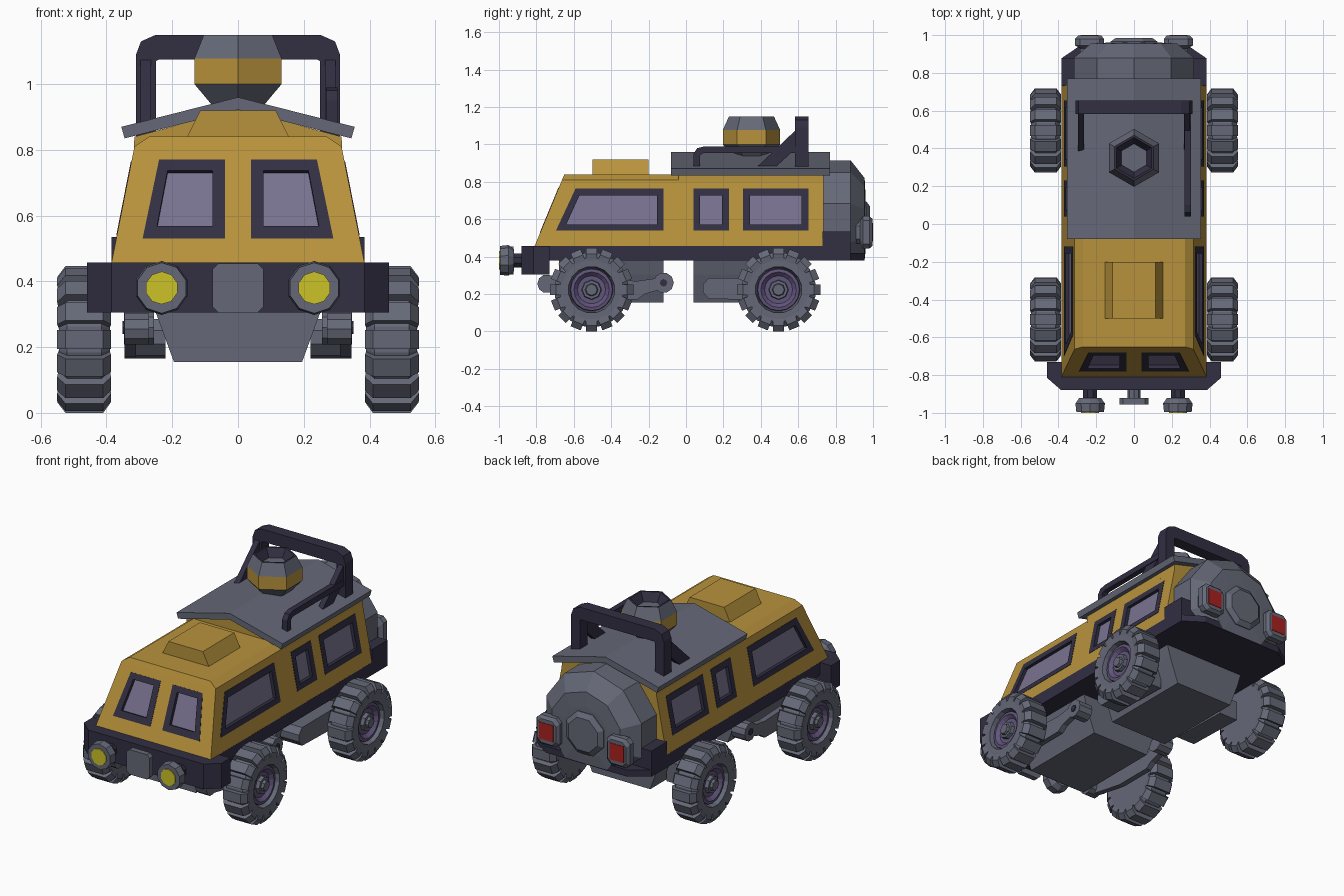
import bpy, bmesh
from math import sin, cos, pi

if "Cube" in bpy.data.objects:
    bpy.data.objects.remove(bpy.data.objects["Cube"])

COL = dict(
    slate=(.13, .14, .185, 1), amber=(.48, .29, .045, 1), dark=(.032, .028, .055, 1),
    glass=(.19, .17, .28, 1), lamp=(.6, .54, .02, 1), red=(.4, .015, .015, 1), hub=(.12, .09, .2, 1))
MATS = {}
for key, rgba in COL.items():
    MATS[key] = bpy.data.materials.new(key)
    MATS[key].diffuse_color = rgba


def make(name, parts, col, mirror=False, at=(0, 0, 0)):
    """One object out of (verts, faces) parts; mirror adds a twin across x."""
    made = []
    for s, tag in ((1, '_right'), (-1, '_left')) if mirror else ((1, ''),):
        bm = bmesh.new()
        for verts, faces in parts:
            vs = [bm.verts.new((s * (x + at[0]), y + at[1], z + at[2])) for x, y, z in verts]
            for f in faces:
                bm.faces.new([vs[i] for i in f])
        bmesh.ops.recalc_face_normals(bm, faces=bm.faces)
        me = bpy.data.meshes.new(name + tag)
        bm.to_mesh(me)
        bm.free()
        me.materials.append(MATS[col])
        made.append(bpy.data.objects.new(name + tag, me))
        bpy.context.collection.objects.link(made[-1])
    return made


def loft(rings, caps=True):
    n, m = len(rings[0]), len(rings)
    faces = [(r * n + i, r * n + (i + 1) % n, (r + 1) * n + (i + 1) % n, (r + 1) * n + i)
             for r in range(m - 1) for i in range(n)]
    if caps:
        faces += [tuple(range(n)), tuple(range((m - 1) * n, m * n))]
    return [p for r in rings for p in r], faces


def place(axis, t, u, v):
    return {'x': (t, u, v), 'y': (u, t, v), 'z': (u, v, t)}[axis]


def prism(axis, poly, a, b):
    return loft([[place(axis, t, u, v) for u, v in poly] for t in (a, b)])


def lathe(axis, c, prof, n, phase=0., caps=True, floor=-9):
    """Turned shape: prof is (position along axis, radius)."""
    return loft([[place(axis, t, c[0] + r * cos(phase + 2 * pi * i / n),
                        max(floor, c[1] + r * sin(phase + 2 * pi * i / n)))
                  for i in range(n)] for t, r in prof], caps)


def rect(u0, u1, v0, v1):
    return [(u0, v0), (u1, v0), (u1, v1), (u0, v1)]


def box(x0, x1, y0, y1, z0, z1):
    return prism('z', rect(x0, x1, y0, y1), z0, z1)


def chamfered(u, v, hu, hv, c):
    return [(u - hu, v - hv + c), (u - hu + c, v - hv), (u + hu - c, v - hv), (u + hu, v - hv + c),
            (u + hu, v + hv - c), (u + hu - c, v + hv), (u - hu + c, v + hv), (u - hu, v + hv - c)]


def strip(axis, outer, inner, a, b):
    """Bar of square section running between two outlines."""
    return loft([[place(axis, a, *o), place(axis, b, *o), place(axis, b, *i), place(axis, a, *i)]
                 for o, i in zip(outer, inner)])


def both(poly):
    return poly + [(-x, y) for x, y in reversed(poly)]


# Cabin shell, gabled rear top and hood hatch
def level(z, hw, y0):
    return [(-hw, y0, z), (hw, y0, z), (hw, .735, z), (-hw, .735, z)]


cabin, = make('cabin', [loft([level(.455, .385, -.81), level(.81, .315, -.663), level(.84, .27, -.65)])], 'amber')
make('cabin_gable', [prism('y', [(-.317, .80), (.317, .80), (.315, .84), (0, .925), (-.315, .84)], -.04, .735)], 'amber')
make('hood_hatch', [loft([[(x, y, z) for x, y in rect(-w, w, -.5, -.2)] for z, w in ((.835, .157), (.92, .115))])], 'amber')

# Pitched roof plate
make('roof_plate', [prism('y', [(-.355, .87), (-.345, .835), (0, .922), (.345, .835), (.355, .87), (0, .96)], -.08, .77)], 'slate')


# Windows: flush frame ring set in a cut opening, pane recessed
def window(name, outer, inner, onto):
    def at_depth(p, d):
        return [onto(u, v, d) for u, v in p]
    for cutter in make(name + '_cutter', [loft([at_depth(outer, -.026), at_depth(outer, .03)])], 'dark', True):
        cutter.hide_render = True
        cutter.display_type = 'WIRE'
        mod = cabin.modifiers.new(cutter.name, 'BOOLEAN')
        mod.object, mod.solver = cutter, 'EXACT'
    make(name + '_frame', [loft([at_depth(outer, -.025), at_depth(outer, .002),
                                 at_depth(inner, .002), at_depth(inner, -.025)], False)], 'dark', True)
    make(name + '_pane', [loft([at_depth(inner, -.025), at_depth(inner, -.018)])], 'glass', True)


def on_front(x, z, d):
    return x, -.81 + (z - .455) * .414 - d * .92, z + d * .38


def on_side(y, z, d):
    return .385 - (z - .455) * .197 + d, y, z


window('windshield', [(.04, .53), (.29, .53), (.24, .77), (.04, .77)],
       [(.078, .568), (.246, .568), (.214, .737), (.078, .737)], on_front)
window('front_side_window', [(-.695, .54), (-.12, .54), (-.12, .765), (-.59, .765)],
       [(-.64, .572), (-.155, .572), (-.155, .727), (-.57, .727)], on_side)
window('middle_side_window', rect(.04, .23, .54, .765), rect(.075, .193, .572, .727), on_side)
window('rear_side_window', rect(.305, .655, .54, .765), rect(.342, .617, .572, .727), on_side)

# Dark lower hull, bumper and rear sill
make('lower_hull', [box(-.385, .385, -.78, .735, .38, .457)], 'dark')
make('front_bumper', [prism('z', both([(.385, -.88), (.46, -.815), (.46, -.73)]), .305, .457)], 'dark')
make('rear_sill', [box(-.385, .385, .73, .88, .38, .535),
                   prism('z', both([(.38, .88), (.27, .955)]), .38, .42)], 'dark')

# Rear drum (flat underneath) with cap and tail lights
make('rear_drum', [lathe('y', (0, .58), [(.72, .335), (.88, .335), (.955, .24), (.96, .15)], 10, pi / 10, floor=.385)], 'slate')
make('rear_drum_cap', [lathe('y', (0, .57), [(.93, .135), (.965, .135), (.985, .105)], 8, pi / 8)], 'slate')
make('tail_light_housing', [loft([[(x, y, z) for x, z in chamfered(.235, .53, h, h + .01, .025)]
                                  for y, h in ((.86, .05), (.93, .05), (.945, .077), (.98, .077), (.997, .062))])], 'slate', True)
make('tail_light', [prism('y', rect(.188, .282, .48, .58), .98, 1.)], 'red', True)

# Headlights and winch plate
make('headlight_neck', [lathe('y', (.232, .38), [(-.87, .04), (-.925, .04)], 8, pi / 8)], 'dark', True)
make('headlight_housing', [lathe('y', (.232, .38), [(-.92, .06), (-.95, .082), (-.995, .077)], 10, pi / 10)], 'slate', True)
make('headlight_lens', [lathe('y', (.232, .38), [(-.98, .05), (-1., .05)], 10, pi / 10)], 'lamp', True)
make('winch_plate', [prism('y', chamfered(0, .38, .077, .075, .018), -.955, -.922),
                     lathe('y', (0, .38), [(-.87, .035), (-.93, .035)], 8)], 'slate')

# Roof turret: hexagonal cup with amber band
C, H = (0, .35), pi / 6
make('turret_base', [lathe('z', C, [(.92, .095), (.94, .095), (1., .153)], 6, H)], 'slate')
make('turret_band', [lathe('z', C, [(1., .153), (1.078, .153)], 6, H)], 'amber')
make('turret_top', [lathe('z', C, [(1.078, .153), (1.15, .12)], 6, H, False),
                    lathe('z', C, [(1.09, .02), (1.1, .075)], 6, H)], 'slate')
make('turret_rim', [lathe('z', C, [(1.15, .12), (1.15, .108), (1.1, .075)], 6, H, False)], 'dark')

# Roll hoop, long right rail and a brace on each side
hoop_out = [(.31, .80), (.31, 1.09), (.295, 1.13), (.25, 1.15)]
hoop_in = [(.25, .80), (.25, 1.06), (.25, 1.07), (.24, 1.075)]
make('roll_hoop', [strip('y', both(hoop_out), both(hoop_in), .583, .655)], 'dark')
make('roof_rail', [strip('x', [(.04, .87), (.04, .95), (.06, .98), (.1, .99), (.59, .99)],
                         [(.075, .87), (.075, .94), (.085, .95), (.1, .955), (.59, .955)], .268, .302)], 'dark')
make('hoop_brace', [prism('x', [(.38, .88), (.48, .88), (.59, .98), (.59, 1.08)], .264, .297)], 'dark', True)

# Belly blocks
for name, y0, y1 in (('front_belly', -.68, -.12), ('rear_belly', .04, .62)):
    make(name, [prism('y', [(-.275, .39), (-.25, .305), (-.195, .155), (.195, .155), (.25, .305), (.275, .39)], y0, y1)], 'slate')

# Suspension arms with round pivots
make('front_arm', [prism('x', [(-.76, .23), (-.74, .215), (-.5, .17), (-.26, .17), (-.22, .2), (-.1, .235),
                               (-.12, .29), (-.26, .27), (-.5, .28), (-.74, .3)], .31, .345),
                   lathe('x', (-.745, .255), [(.27, .05), (.345, .05)], 10),
                   lathe('x', (-.12, .26), [(.255, .055), (.347, .055)], 10)], 'slate', True)
make('front_arm_pin', [lathe('x', (-.12, .26), [(.34, .02), (.352, .02)], 8)], 'dark', True)
make('rear_arm', [prism('x', [(.09, .21), (.12, .175), (.5, .165), (.5, .285), (.12, .285), (.09, .25)], .22, .345)], 'slate', True)

# Wheels: tyre, full-width lugs, hub
RIM = [(.39, .09), (.39, .17), (.415, .2), (.52, .2), (.545, .17), (.545, .125), (.5, .115), (.5, .09)]
LUG = [(.392, .15), (.386, .19), (.41, .223), (.525, .223), (.55, .19), (.544, .15)]
lugs = []
for k in range(16):
    a = -pi / 2 + k * pi / 8
    lugs.append(loft([[(x, r * cos(a) - t * sin(a), r * sin(a) + t * cos(a)) for x, r in LUG]
                      for t in (-.029, .029)]))
for pos, y in (('front', -.505), ('rear', .495)):
    at = (0, y, .223)
    make(pos + '_tyre', [lathe('x', (0, 0), RIM, 16, pi / 16)] + lugs, 'slate', True, at)
    make(pos + '_hub_ring', [lathe('x', (0, 0), [(.495, .115), (.525, .112), (.528, .095), (.508, .075)], 16)], 'hub', True, at)
    make(pos + '_hub_cap', [lathe('x', (0, 0), [(.50, .055), (.53, .05), (.53, .035), (.545, .03)], 8)], 'slate', True, at)

for m in bpy.data.materials:
    if m.users and not m.is_grease_pencil:
        m.use_nodes = True
        m.node_tree.nodes["Principled BSDF"].inputs["Base Color"].default_value = m.diffuse_color
